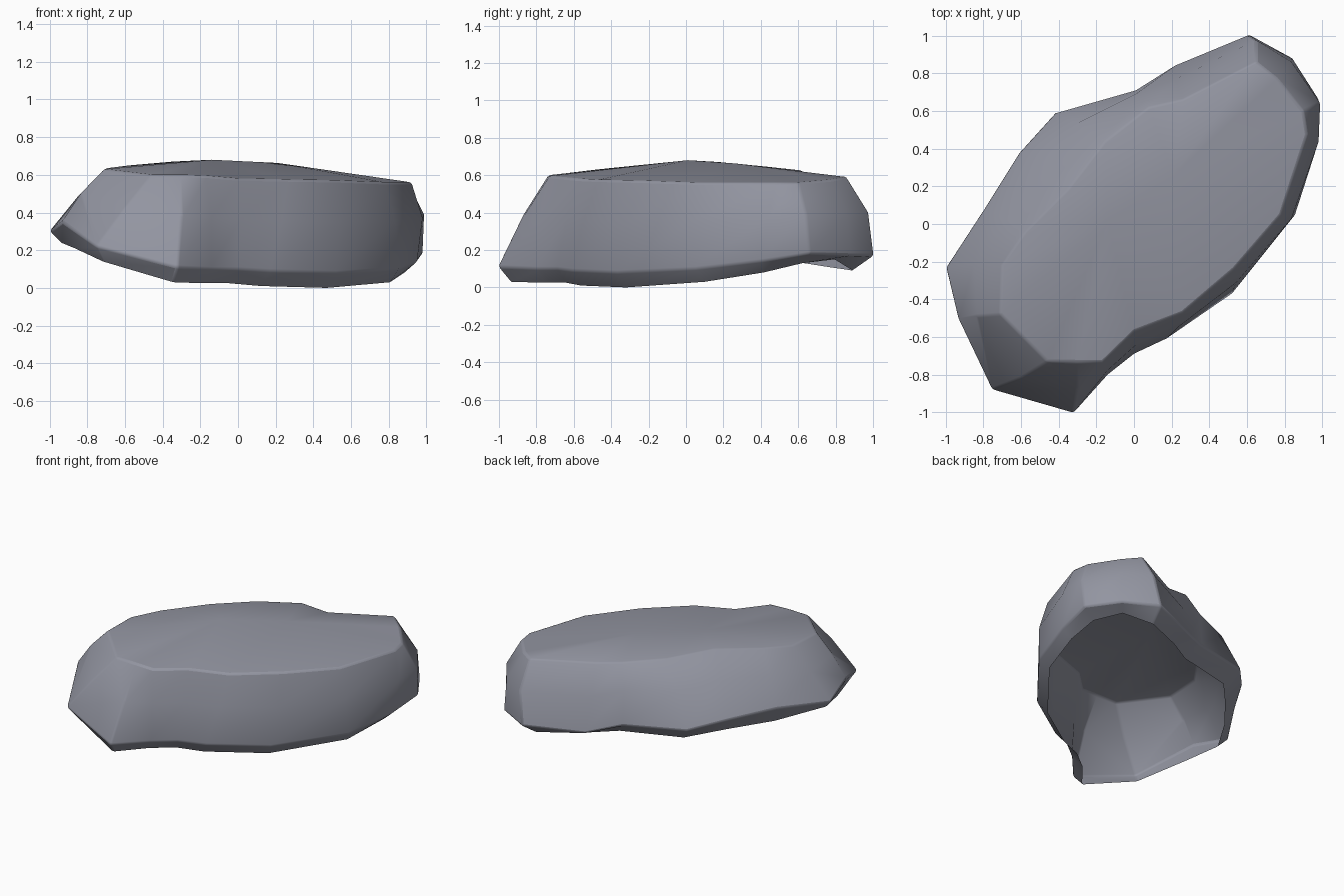
import bpy, bmesh, math
from mathutils import Vector

if "Cube" in bpy.data.objects:
    bpy.data.objects.remove(bpy.data.objects["Cube"])

# Lower belt of the boulder, counter-clockwise: x, y, belt height, open rim height
BELT = [(.98, .66, .18, .13), (.84, .88, .17, .15), (.61, 1.005, .17, .09),
        (.22, .845, .16, .11), (.01, .71, .22, .13), (-.42, .59, .25, .15),
        (-.61, .38, .30, .18), (-.79, .09, .32, .20), (-1.0, -.23, .30, .24),
        (-.935, -.50, .35, .21), (-.755, -.88, .22, .14), (-.32, -1.005, .11, .03),
        (-.14, -.80, .10, .025), (0, -.69, .10, .025), (.17, -.61, .09, .01),
        (.52, -.37, .08, 0), (.855, .05, .10, .03), (.95, .40, .14, .08)]
# Shoulder where the walls meet the flattish top
SHOULDER = [(.90, .60, .56), (.76, .77, .575), (.65, .86, .59), (.26, .66, .59),
            (.08, .62, .625), (-.15, .44, .645), (-.35, .18, .67), (-.58, -.05, .65),
            (-.70, -.22, .635), (-.71, -.48, .63), (-.46, -.73, .60), (-.30, -.735, .60),
            (-.17, -.735, .595), (0, -.57, .58), (.26, -.47, .575), (.53, -.24, .57),
            (.78, .05, .56), (.92, .48, .56)]
# Low ridge along the top: west and east ends
RIDGE = [(-.14, .01, .68), (.21, .26, .663)]

belt = [Vector(p[:3]) for p in BELT]
shoulder = [Vector(p) for p in SHOULDER]


def outward(p):
    """Level direction away from the boulder's diagonal axis."""
    s = max(-.5, min(.5, (p.x + p.y) / 2))
    return Vector((p.x - s, p.y - s, 0)).normalized()


# Rim tucks under the belt, deeper on the back and blunt end
rim = []
for i, p in enumerate(BELT):
    q = belt[i] - outward(belt[i]) * (.115 if i < 7 else .07)
    rim.append(Vector((q.x, q.y, p[3])))
# Mid-wall bulges between belt and shoulder, most at the blunt end and the back
middle = []
for i, (b, s) in enumerate(zip(belt, shoulder)):
    m = b.lerp(s, .55)
    along = max(0, (m.x + m.y) / 1.7)
    bulge = .02 + .04 * along ** 2 + (.02 if 3 < i < 8 else 0)
    middle.append(m + outward(m) * bulge + Vector((0, 0, .02 if 3 < i < 8 else 0)))

# Open-bottomed shell: walls, then the top cap
bm = bmesh.new()
rings = [[bm.verts.new(p) for p in ring] for ring in (rim, belt, middle, shoulder)]
n = len(belt)
for low, high in zip(rings, rings[1:]):
    for i in range(n):
        j = (i + 1) % n
        bm.faces.new((low[i], low[j], high[j], high[i]))
west, east = [bm.verts.new(p) for p in RIDGE]
top = rings[-1]
hub = [east if i < 5 or i > 14 else west for i in range(n)]
for i in range(n):
    j = (i + 1) % n
    bm.faces.new((top[i], top[j], hub[j]))
    if hub[i] is not hub[j]:
        bm.faces.new((top[i], hub[j], hub[i]))

mesh = bpy.data.meshes.new("boulder")
bm.to_mesh(mesh)
bm.free()
boulder = bpy.data.objects.new("boulder", mesh)
bpy.context.collection.objects.link(boulder)

# Stone colour
stone = bpy.data.materials.new("blue grey stone")
stone.diffuse_color = (.29, .30, .355, 1)
stone.use_nodes = True
stone.node_tree.nodes["Principled BSDF"].inputs["Base Color"].default_value = stone.diffuse_color
mesh.materials.append(stone)

# Softened ridges and smooth shading
bevel = boulder.modifiers.new("soft ridges", 'BEVEL')
bevel.width = .012
bevel.segments = 2
bevel.limit_method = 'ANGLE'
bevel.angle_limit = math.radians(32)
bpy.context.view_layer.objects.active = boulder
boulder.select_set(True)
bpy.ops.object.shade_smooth_by_angle(angle=math.radians(50))
